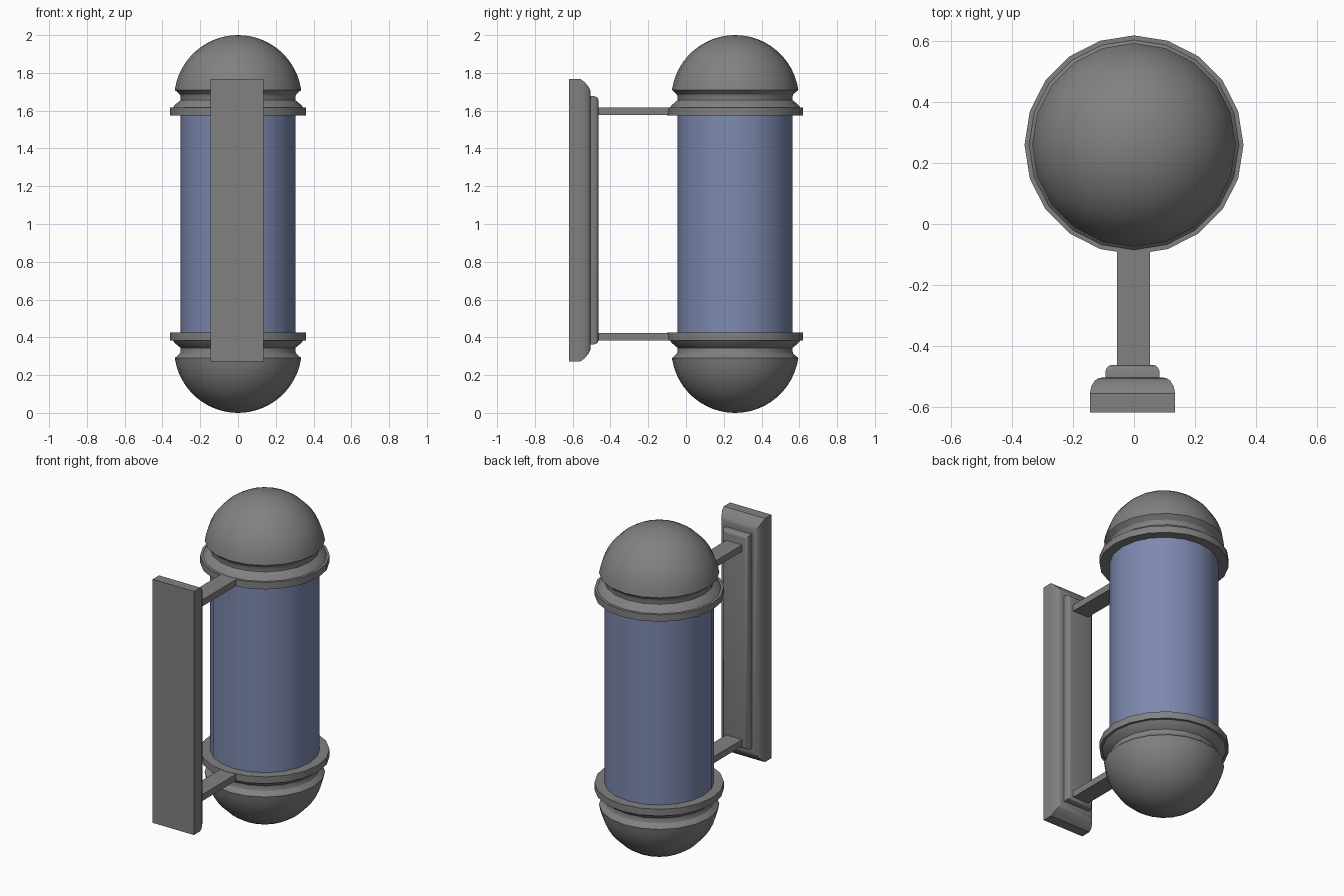
import bpy, bmesh, math

if "Cube" in bpy.data.objects:
    bpy.data.objects.remove(bpy.data.objects["Cube"], do_unlink=True)

SIDES = 20
AXIS_Y = 0.26
MID_Z = 1.0


def material(name, rgb):
    mat = bpy.data.materials.new(name)
    mat.use_nodes = True
    colour = (*rgb, 1)
    mat.diffuse_color = colour
    mat.node_tree.nodes["Principled BSDF"].inputs["Base Color"].default_value = colour
    return mat


grey = material("grey metal", (0.22, 0.22, 0.22))
blue = material("blue glass", (0.205, 0.25, 0.43))


def finish(name, bm, mat, angle=35):
    bmesh.ops.remove_doubles(bm, verts=bm.verts, dist=0.0001)
    bmesh.ops.recalc_face_normals(bm, faces=bm.faces)
    mesh = bpy.data.meshes.new(name)
    bm.to_mesh(mesh)
    bm.free()
    mesh.materials.append(mat)
    obj = bpy.data.objects.new(name, mesh)
    bpy.context.collection.objects.link(obj)
    bpy.ops.object.select_all(action="DESELECT")
    obj.select_set(True)
    bpy.context.view_layer.objects.active = obj
    bpy.ops.object.shade_smooth_by_angle(angle=math.radians(angle))


def loft(bm, loops):
    """Join equal loops of points into a skin with closed ends."""
    rings = [[bm.verts.new(p) for p in loop] for loop in loops]
    for a, b in zip(rings, rings[1:]):
        n = len(a)
        for i in range(n):
            j = (i + 1) % n
            bm.faces.new((a[i], a[j], b[j], b[i]))
    bm.faces.new(rings[0])
    bm.faces.new(rings[-1])


def lathe(name, profile, mat, side=1):
    """Turn (radius, height above the middle) points around the lamp axis."""
    bm = bmesh.new()
    turns = [2 * math.pi * i / SIDES for i in range(SIDES)]
    loft(bm, [[(r * math.cos(t), AXIS_Y + r * math.sin(t), MID_Z + side * h)
               for t in turns] for r, h in profile])
    finish(name, bm, mat)


def panel(name, x, z, half_w, half_h, steps):
    """Stack rectangles along y; steps are (y, width inset, height inset)."""
    bm = bmesh.new()
    loops = []
    for y, dx, dz in steps:
        w, h = half_w - dx, half_h - dz
        loops.append([(x + sx * w, y, z + sz * h)
                      for sx, sz in ((-1, -1), (1, -1), (1, 1), (-1, 1))])
    loft(bm, loops)
    finish(name, bm, grey)


# Glass tube
lathe("glass_tube", [(0.304, -0.59), (0.304, 0.59)], blue)

# Collars, domes and arms, mirrored top to bottom
collar = [(0.36, 0.575), (0.36, 0.617), (0.345, 0.617), (0.335, 0.63),
          (0.314, 0.648), (0.304, 0.656), (0.304, 0.675), (0.31, 0.69)]
R, CENTRE = 0.338, 0.662
start = math.asin((0.71 - CENTRE) / R)
dome = [(0.304, 0.682)]
for i in range(13):
    a = start + (math.pi / 2 - start) * i / 12
    dome.append((max(R * math.cos(a), 0.002), CENTRE + R * math.sin(a)))

for label, side in (("upper", 1), ("lower", -1)):
    lathe(label + "_collar", collar, grey, side)
    lathe(label + "_dome", dome, grey, side)
    panel(label + "_arm", -0.002, MID_Z + side * 0.597, 0.054, 0.02,
          [(-0.48, 0, 0), (-0.06, 0, 0)])

# Wall plate with rounded back edge, and the smaller step on it
panel("wall_plate", -0.005, 1.02, 0.14, 0.747,
      [(-0.62, 0, 0), (-0.558, 0, 0), (-0.535, 0.004, 0.017),
       (-0.515, 0.016, 0.042), (-0.507, 0.028, 0.06), (-0.505, 0.04, 0.08)])
panel("plate_step", -0.005, 1.02, 0.089, 0.657,
      [(-0.515, 0, 0), (-0.485, 0, 0), (-0.474, 0.004, 0.004),
       (-0.466, 0.012, 0.012), (-0.464, 0.02, 0.02)])
